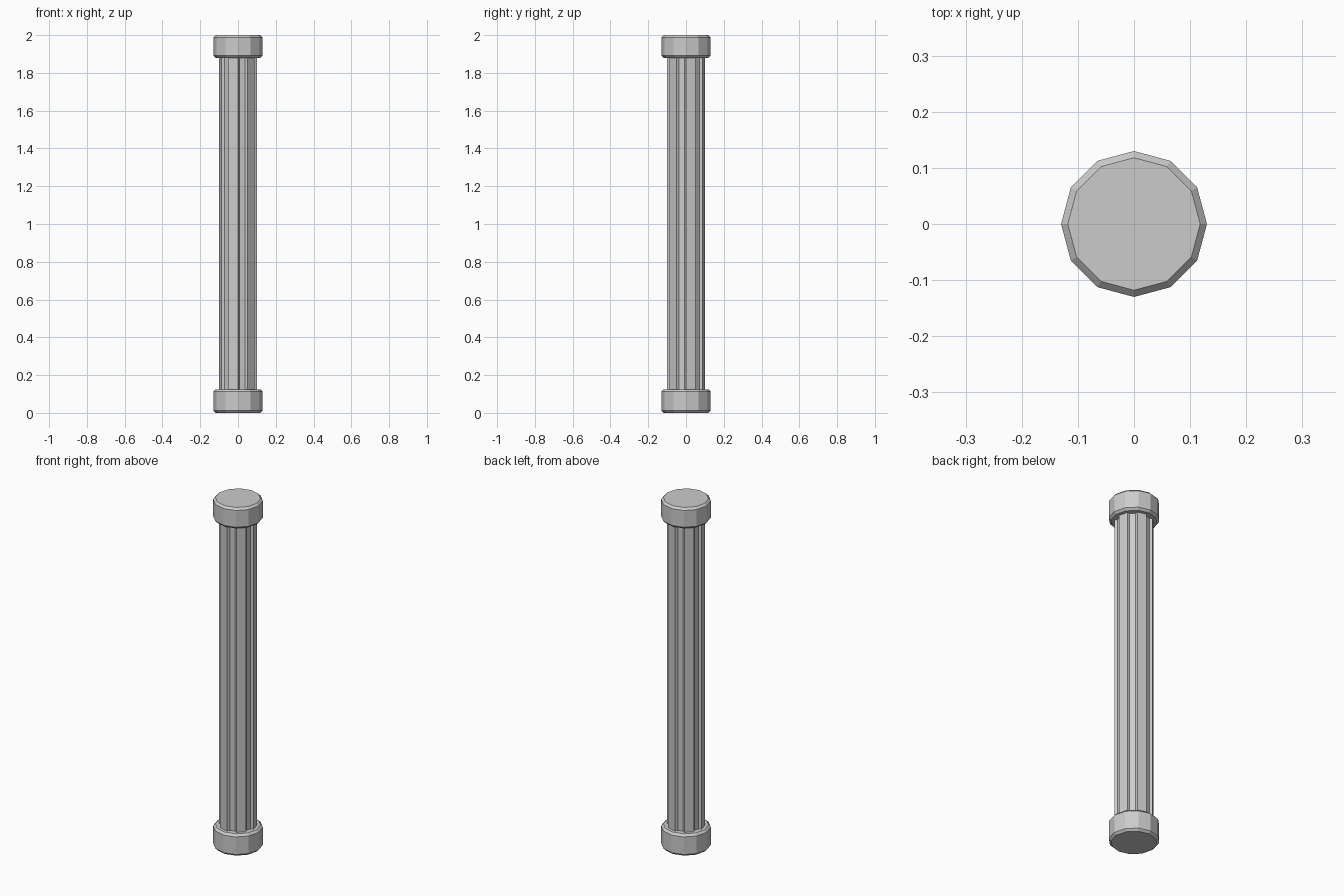
import bpy, bmesh
from math import sin, cos, radians
from mathutils import Vector

if "Cube" in bpy.data.objects:
    bpy.data.objects.remove(bpy.data.objects["Cube"])


def loft(name, rings):
    """Skin a stack of equal-sized point rings and close both ends."""
    bm = bmesh.new()
    loops = [[bm.verts.new(p) for p in ring] for ring in rings]
    n = len(loops[0])
    for a, b in zip(loops, loops[1:]):
        for i in range(n):
            j = (i + 1) % n
            bm.faces.new((a[i], a[j], b[j], b[i]))
    bm.faces.new(loops[0][::-1])
    bm.faces.new(loops[-1])
    mesh = bpy.data.meshes.new(name)
    bm.to_mesh(mesh)
    bm.free()
    obj = bpy.data.objects.new(name, mesh)
    bpy.context.collection.objects.link(obj)
    return obj


def polar(r, deg, z=0.0):
    return Vector((r * cos(radians(deg)), r * sin(radians(deg)), z))


# Twelve-sided end blocks with chamfered rims
def end_block(name, z0, z1, r=0.13, c=0.012):
    profile = [(r - c, z0), (r, z0 + c), (r, z1 - c), (r - c, z1)]
    loft(name, [[polar(rad, k * 30, z) for k in range(12)] for rad, z in profile])


end_block("base", 0.0, 0.125)
end_block("capital", 1.88, 2.0)

# Twelve-sided shaft with every second side sunk into a flute
R, INSET, DEPTH = 0.1, 0.011, 0.012
outline = []
for k in range(6):
    a = k * 60
    p, q = polar(R, a + 30), polar(R, a + 60)
    along = (q - p).normalized() * INSET
    inward = -polar(DEPTH, a + 45)
    outline += [polar(R, a), p, p + along + inward, q - along + inward]

loft("fluted_shaft", [[v + Vector((0, 0, z)) for v in outline] for z in (0.11, 1.89)])
